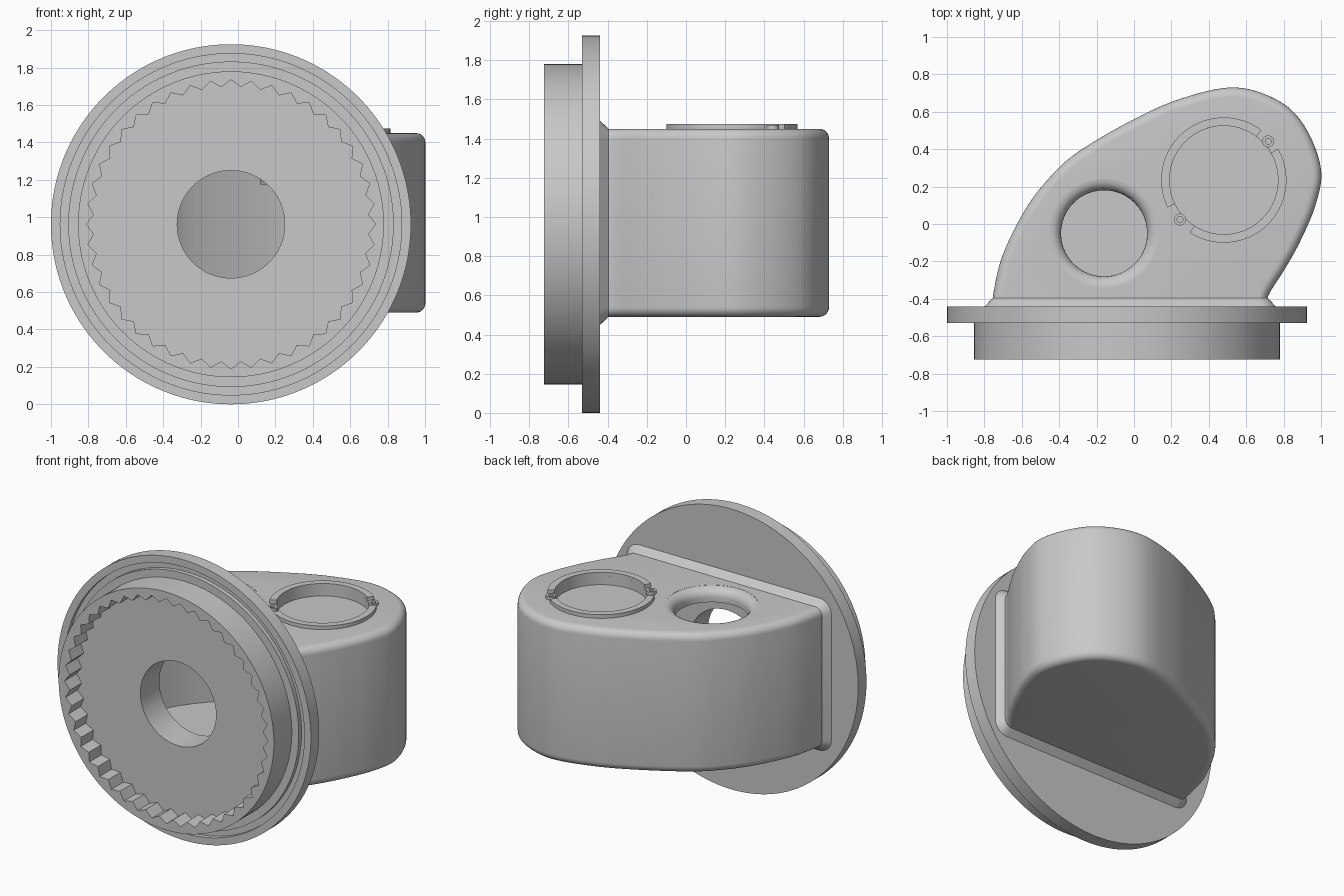
import bpy, bmesh
from math import sin, cos, pi, radians
from mathutils import Vector, Matrix

cube = bpy.data.objects.get("Cube")
if cube:
    bpy.data.objects.remove(cube)

grey = bpy.data.materials.new("plain grey")
grey.use_nodes = True
grey.diffuse_color = (0.58, 0.58, 0.58, 1)
grey.node_tree.nodes["Principled BSDF"].inputs["Base Color"].default_value = grey.diffuse_color

AXIS = Vector((-0.0375, 0, 0.9625))      # axis of the round flange
SEAT = Vector((0.48, 0.235, 0))          # axis of the ring seat
PORT = Vector((-0.16, -0.05, 0))         # axis of the top opening
FORWARD = Matrix.Translation(AXIS) @ Matrix.Rotation(-pi / 2, 4, 'X')
TOP, BOTTOM, FILLET, WALL = 1.45, 0.49, 0.05, 0.09


def loft(name, rings, matrix=Matrix()):
    """Skin a stack of equal rings and cap both ends."""
    bm = bmesh.new()
    rows = [[bm.verts.new(matrix @ Vector(p)) for p in ring] for ring in rings]
    n = len(rows[0])
    for a, b in zip(rows, rows[1:]):
        for i in range(n):
            j = (i + 1) % n
            bm.faces.new((a[i], a[j], b[j], b[i]))
    bm.faces.new(rows[0])
    bm.faces.new(rows[-1])
    bmesh.ops.recalc_face_normals(bm, faces=bm.faces)
    mesh = bpy.data.meshes.new(name)
    bm.to_mesh(mesh)
    bm.free()
    mesh.materials.append(grey)
    obj = bpy.data.objects.new(name, mesh)
    bpy.context.collection.objects.link(obj)
    return obj


def lathe(name, profile, matrix, n=128):
    return loft(name, [[(r * cos(2 * pi * i / n), r * sin(2 * pi * i / n), h)
                        for i in range(n)] for r, h in profile], matrix)


def select(obj):
    bpy.ops.object.select_all(action='DESELECT')
    obj.select_set(True)
    bpy.context.view_layer.objects.active = obj


def cut(obj, *cutters):
    select(obj)
    for c in cutters:
        mod = obj.modifiers.new("cut", 'BOOLEAN')
        mod.operation, mod.solver, mod.object = 'DIFFERENCE', 'EXACT', c
        bpy.ops.object.modifier_apply(modifier=mod.name)


# Housing outline: a smooth path from the left foot round to the right foot
PATH = [Vector(p) for p in [
    (-0.755, -0.45), (-0.75, -0.36), (-0.70, -0.16), (-0.58, 0.08), (-0.45, 0.25),
    (-0.3, 0.385), (-0.02, 0.55), (0.25, 0.67), (0.54, 0.73), (0.78, 0.655),
    (0.92, 0.51), (1.0, 0.29), (0.97, 0.1), (0.89, -0.09), (0.81, -0.235),
    (0.72, -0.38), (0.715, -0.45)]]


def smooth_path(steps=8):
    pts = [PATH[0]] + PATH + [PATH[-1]]
    out = []
    for a, b, c, d in zip(pts, pts[1:], pts[2:], pts[3:]):
        for k in range(steps):
            t = k / steps
            out.append(0.5 * (2 * b + (c - a) * t + (2 * a - 5 * b + 4 * c - d) * t * t
                              + (3 * b - a - 3 * c + d) * t ** 3))
    return out + [PATH[-1]]


def outline(inset, z, front=None):
    pts = smooth_path()
    last = len(pts) - 1
    out = []
    for i, p in enumerate(pts):
        t = (pts[min(i + 1, last)] - pts[max(i - 1, 0)]).normalized()
        normal = Vector((-t.y, t.x))
        if i in (0, last):
            normal = Vector((-1 if i == 0 else 1, 0))
        out.append(p - normal * inset)
    if front is not None:
        out = [p for p in out if p.y > front + 0.01]
        out = [Vector((out[0].x, front))] + out + [Vector((out[-1].x, front))]
    return [(p.x, p.y, z) for p in out]


# Housing with rounded top and bottom rims
arc = [radians(a) for a in range(0, 91, 15)]
low = [(FILLET * (1 - sin(a)), BOTTOM + FILLET * (1 - cos(a))) for a in arc]
high = [(FILLET * (1 - cos(a)), TOP - FILLET * (1 - sin(a))) for a in arc]
housing = loft("housing", [outline(d, z) for d, z in low + high])

# Flared foot where the housing meets the flange


def rounded_section(grow, y):
    ring = []
    r = FILLET + grow
    for k, (cx, cz) in enumerate([(0.665, TOP - FILLET), (-0.705, TOP - FILLET),
                                  (-0.705, BOTTOM + FILLET), (0.665, BOTTOM + FILLET)]):
        for a in arc:
            ring.append((cx + r * cos(a + k * pi / 2), y, cz + r * sin(a + k * pi / 2)))
    return ring


foot = loft("flared_foot", [rounded_section(0.042, -0.44), rounded_section(0, -0.395)])

# Round flange with a face groove and a raised spigot
flange = lathe("flange", [(0.8175, -0.725), (0.8175, -0.53), (0.87, -0.53), (0.87, -0.50),
                          (0.913, -0.50), (0.913, -0.53), (0.9625, -0.53),
                          (0.9625, -0.44)], FORWARD, 160)

# Cutters: toothed recess, bore, cavity, top opening and ring seat
TEETH = 44
tooth_ring = [((0.773 if i % 2 == 0 else 0.735), pi / 2 + pi * i / TEETH) for i in range(2 * TEETH)]
tooth_cutter = loft("tooth_cutter", [[(r * cos(a), r * sin(a), y) for r, a in tooth_ring]
                                     for y in (-0.8, -0.595)], FORWARD)
bore_cutter = lathe("bore_cutter", [(0.2875, -0.9), (0.2875, -0.2)], FORWARD)
cavity_cutter = loft("cavity_cutter", [outline(WALL, z, -0.39)
                                       for z in (BOTTOM + WALL, TOP - WALL)])
lip = [(0.23 + 0.06 * (1 - cos(a)), 1.389 + 0.06 * sin(a)) for a in arc]
port_cutter = lathe("port_cutter", [(0.23, 1.2)] + lip + [(0.29, 1.6)],
                    Matrix.Translation(PORT), 96)
seat_cutter = lathe("seat_cutter", [(0.29, 1.3), (0.29, 1.6)], Matrix.Translation(SEAT), 96)

cut(flange, tooth_cutter, bore_cutter)
cut(foot, bore_cutter)
cut(housing, cavity_cutter, bore_cutter, port_cutter, seat_cutter)
for c in (tooth_cutter, bore_cutter, cavity_cutter, port_cutter, seat_cutter):
    bpy.data.objects.remove(c)

# Bearing block hanging under the seat; its top is the seat floor
block = lathe("bearing_block", [(0.36, 1.175), (0.36, 1.375), (0.3, 1.375), (0.3, 1.39)],
              Matrix.Translation(SEAT), 96)
parts = [housing, foot, flange, block]

# Split retaining ring


def band(name, start, end, inner, outer, z0, z1, n=40):
    rings = []
    for i in range(n + 1):
        a = radians(start + (end - start) * i / n)
        rings.append([(r * cos(a), r * sin(a), z)
                      for r, z in ((inner, z0), (outer, z0), (outer, z1), (inner, z1))])
    return loft(name, rings, Matrix.Translation(SEAT))


parts.append(band("ring_half_back", 53, 206, 0.29, 0.335, 1.44, 1.475))
parts.append(band("ring_half_front", 237, 390, 0.29, 0.335, 1.44, 1.475))

# Drilled ears in the two ring gaps
for side, angle in (("left", 41), ("right", 222)):
    a = radians(angle)
    spot = Matrix.Translation(SEAT + Vector((0.315 * cos(a), 0.315 * sin(a), 0)))
    ear = lathe("ring_ear_" + side, [(0.032, 1.44), (0.032, 1.47)], spot, 24)
    drill = lathe("drill", [(0.016, 1.455), (0.016, 1.6)], spot, 24)
    cut(ear, drill)
    bpy.data.objects.remove(drill)
    parts.append(ear)

for obj in parts:
    select(obj)
    bpy.ops.object.shade_smooth_by_angle(angle=radians(28))
